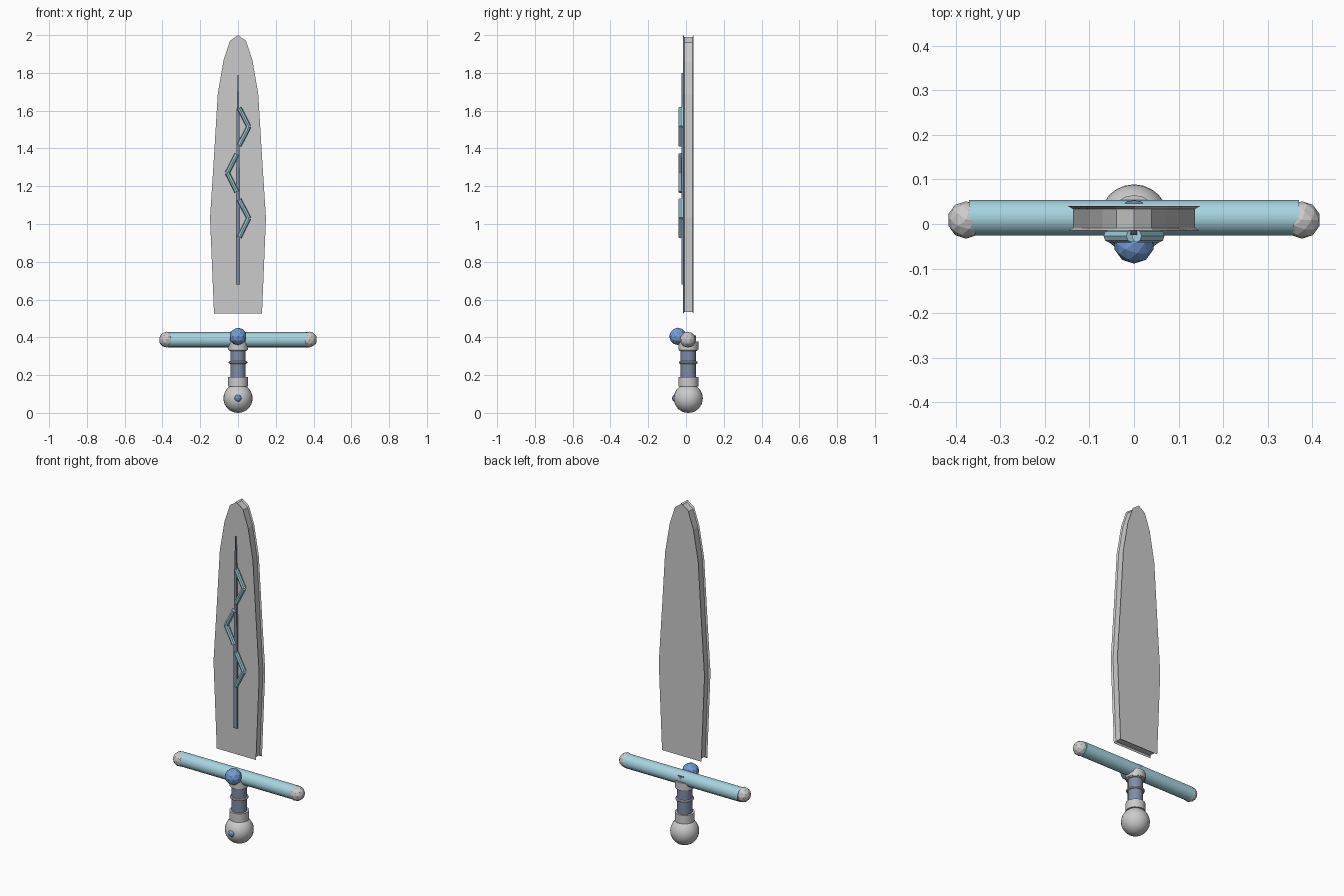
import bpy, bmesh, math
from mathutils import Vector

if "Cube" in bpy.data.objects:
    bpy.data.objects.remove(bpy.data.objects["Cube"])

AXIS_Y = 0.012


def material(name, rgb):
    m = bpy.data.materials.new(name)
    m.diffuse_color = (*rgb, 1)
    m.use_nodes = True
    m.node_tree.nodes["Principled BSDF"].inputs["Base Color"].default_value = m.diffuse_color
    return m


PALE = material("pale_blue", (0.38, 0.66, 0.74))
BLUE = material("gem_blue", (0.17, 0.34, 0.68))
SLATE = material("slate_blue", (0.21, 0.27, 0.38))


def finish(ob, name, mat=None, smooth=False):
    ob.name = name
    if mat:
        ob.data.materials.append(mat)
    if smooth:
        bpy.ops.object.shade_smooth_by_angle()
    return ob


def loft(name, rings, mat=None):
    """Closed skin through equal-length rings of points."""
    bm = bmesh.new()
    vs = [[bm.verts.new(p) for p in r] for r in rings]
    n = len(vs[0])
    for a, b in zip(vs, vs[1:]):
        for i in range(n):
            j = (i + 1) % n
            bm.faces.new((a[i], a[j], b[j], b[i]))
    bm.faces.new(vs[0])
    bm.faces.new(vs[-1])
    bmesh.ops.recalc_face_normals(bm, faces=bm.faces[:])
    me = bpy.data.meshes.new(name)
    bm.to_mesh(me)
    bm.free()
    ob = bpy.data.objects.new(name, me)
    bpy.context.collection.objects.link(ob)
    return finish(ob, name, mat)


def cylinder(name, r, z0, z1, mat=None, sides=16):
    bpy.ops.mesh.primitive_cylinder_add(vertices=sides, radius=r, depth=z1 - z0,
                                        location=(0, AXIS_Y, (z0 + z1) / 2))
    return finish(bpy.context.object, name, mat, True)


def gem(name, r, loc, mat=None):
    bpy.ops.mesh.primitive_ico_sphere_add(subdivisions=2, radius=r, location=loc)
    return finish(bpy.context.object, name, mat)


# blade: two full faces with the rim stepped in between them
half = [(0.127, 0.525), (0.148, 1.03), (0.127, 1.36), (0.107, 1.69),
        (0.076, 1.87), (0.042, 1.97)]
outline = half + [(0, 2.0)] + [(-x, z) for x, z in reversed(half)]


def blade_ring(y, inset):
    k = 1 - inset / 0.14
    return [(x * k, y, 1.26 + (z - 1.26) * (1 - inset / 0.74)) for x, z in outline]


loft("blade", [blade_ring(-0.015, 0), blade_ring(-0.009, 0.01),
               blade_ring(0.034, 0.01), blade_ring(0.04, 0)])

# tapered centre strip on the front of the blade
strip = [(0.01, 0.68), (0.01, 1.2), (0.007, 1.6), (0.001, 1.8),
         (-0.001, 1.8), (-0.007, 1.6), (-0.01, 1.2), (-0.01, 0.68)]
loft("blade_strip", [[(x, y, z) for x, z in strip] for y in (-0.025, -0.012)], SLATE)

# three zigzag marks, each made of two bars
for i, (z, side) in enumerate([(1.03, 1), (1.27, -1), (1.515, 1)]):
    for end in (-1, 1):
        a = Vector((side * 0.057, -0.027, z))
        b = Vector((side * 0.006, -0.027, z + end * 0.1))
        d = (b - a).normalized()
        u, v = Vector((d.z, 0, -d.x)), Vector((0, 1, 0))
        section = [(math.cos(math.tau * k / 8), math.sin(math.tau * k / 8))
                   for k in range(8)]
        rings = [[p + u * c * 0.0125 + v * s * 0.014 for c, s in section]
                 for p in (a, b)]
        loft(f"zigzag_bar_{i}_{end}", rings, PALE)

# crossguard and its end knobs
bpy.ops.mesh.primitive_cylinder_add(vertices=16, radius=0.04, depth=0.74,
                                    location=(0, AXIS_Y + 0.002, 0.387),
                                    rotation=(0, math.pi / 2, 0))
finish(bpy.context.object, "crossguard", PALE, True)
for s in (-1, 1):
    gem("guard_knob", 0.042, (s * 0.377, 0.009, 0.388))
gem("guard_gem", 0.046, (0, -0.043, 0.405), BLUE)

# grip with collars and a ring
cylinder("grip", 0.041, 0.13, 0.41, SLATE)
cylinder("lower_collar", 0.053, 0.14, 0.19)
cylinder("upper_collar", 0.053, 0.335, 0.378)
for z in (0.267, 0.335):
    bpy.ops.mesh.primitive_torus_add(major_segments=20, minor_segments=8,
                                     major_radius=0.043, minor_radius=0.007,
                                     location=(0, AXIS_Y, z))
    finish(bpy.context.object, "grip_ring", None, True)

# pommel and its inlaid gem
bpy.ops.mesh.primitive_uv_sphere_add(segments=24, ring_count=16, radius=0.077,
                                     location=(0, AXIS_Y, 0.077))
finish(bpy.context.object, "pommel", None, True)
gem("pommel_gem", 0.02, (0, -0.055, 0.078), BLUE)
